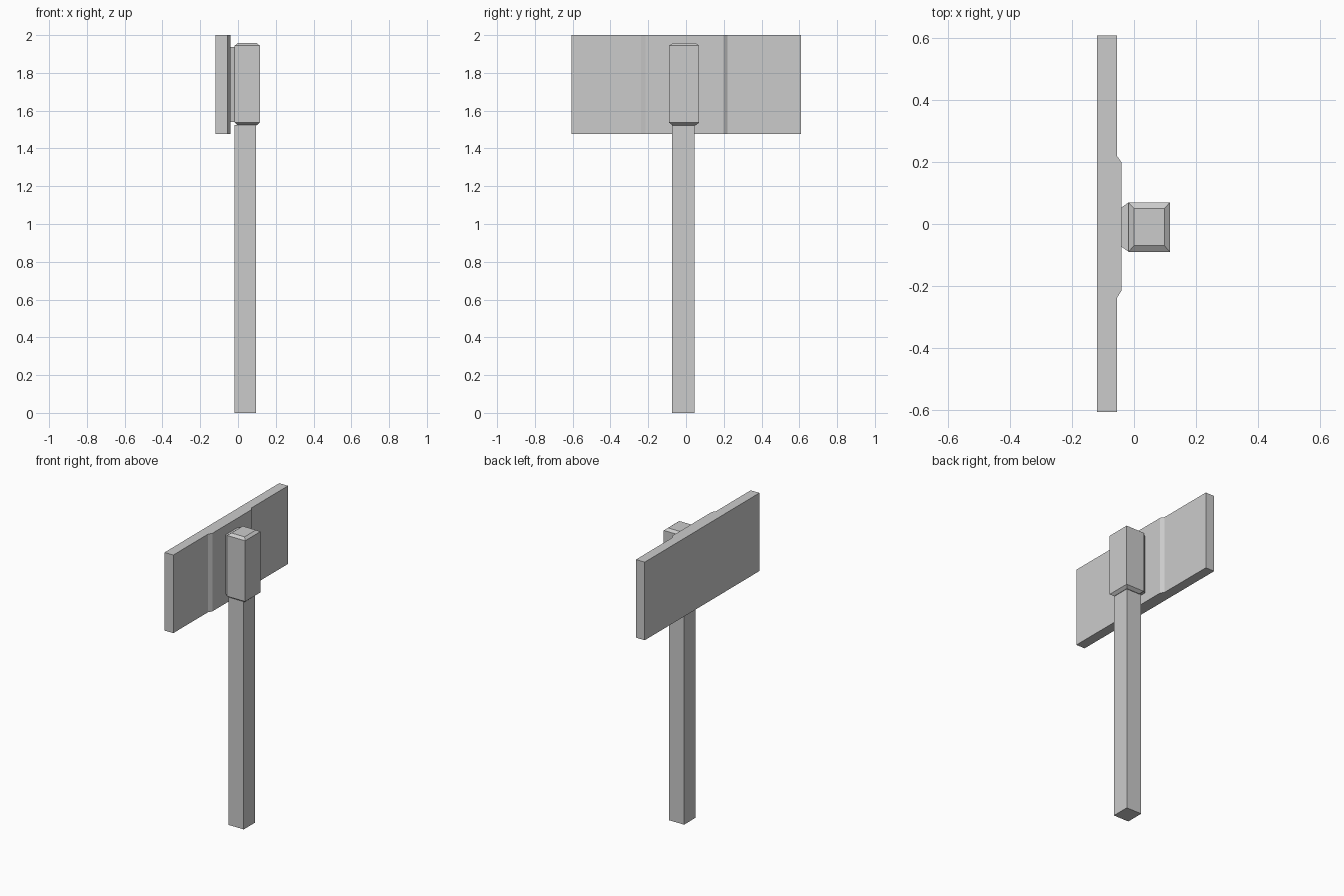
import bpy, bmesh

if "Cube" in bpy.data.objects:
    bpy.data.objects.remove(bpy.data.objects["Cube"])


def loft(name, rings):
    """Join matching rings of points into a closed solid with flat end faces."""
    bm = bmesh.new()
    loops = [[bm.verts.new(p) for p in ring] for ring in rings]
    n = len(loops[0])
    for a, b in zip(loops, loops[1:]):
        for i in range(n):
            j = (i + 1) % n
            bm.faces.new((a[i], a[j], b[j], b[i]))
    bm.faces.new(loops[0][::-1])
    bm.faces.new(loops[-1])
    bmesh.ops.recalc_face_normals(bm, faces=bm.faces)
    mesh = bpy.data.meshes.new(name)
    bm.to_mesh(mesh)
    bm.free()
    obj = bpy.data.objects.new(name, mesh)
    bpy.context.collection.objects.link(obj)
    return obj


def rect(x0, x1, y0, y1, z):
    return [(x0, y0, z), (x1, y0, z), (x1, y1, z), (x0, y1, z)]


def extrude(name, outline, z0, z1):
    return loft(name, [[(x, y, z) for x, y in outline] for z in (z0, z1)])


# Square post
loft("post", [rect(-0.018, 0.095, -0.075, 0.046, z) for z in (0, 1.525)])

# Chamfered sleeve around the top of the post
inner = (0.0, 0.098, -0.07, 0.05)
outer = (-0.018, 0.116, -0.09, 0.07)
loft("post_sleeve", [rect(*inner, 1.522), rect(*outer, 1.537),
                     rect(*outer, 1.944), rect(*inner, 1.958)])

# Tapered bracket between sleeve and board
extrude("bracket", [(-0.041, -0.073), (-0.017, -0.09),
                    (-0.017, 0.07), (-0.041, 0.053)], 1.54, 1.937)

# Sign board with a raised, bevelled middle on the post side
extrude("sign_board", [(-0.12, -0.606), (-0.055, -0.606), (-0.055, -0.238),
                       (-0.04, -0.215), (-0.04, 0.198), (-0.055, 0.22),
                       (-0.055, 0.608), (-0.12, 0.608)], 1.477, 2.0)
